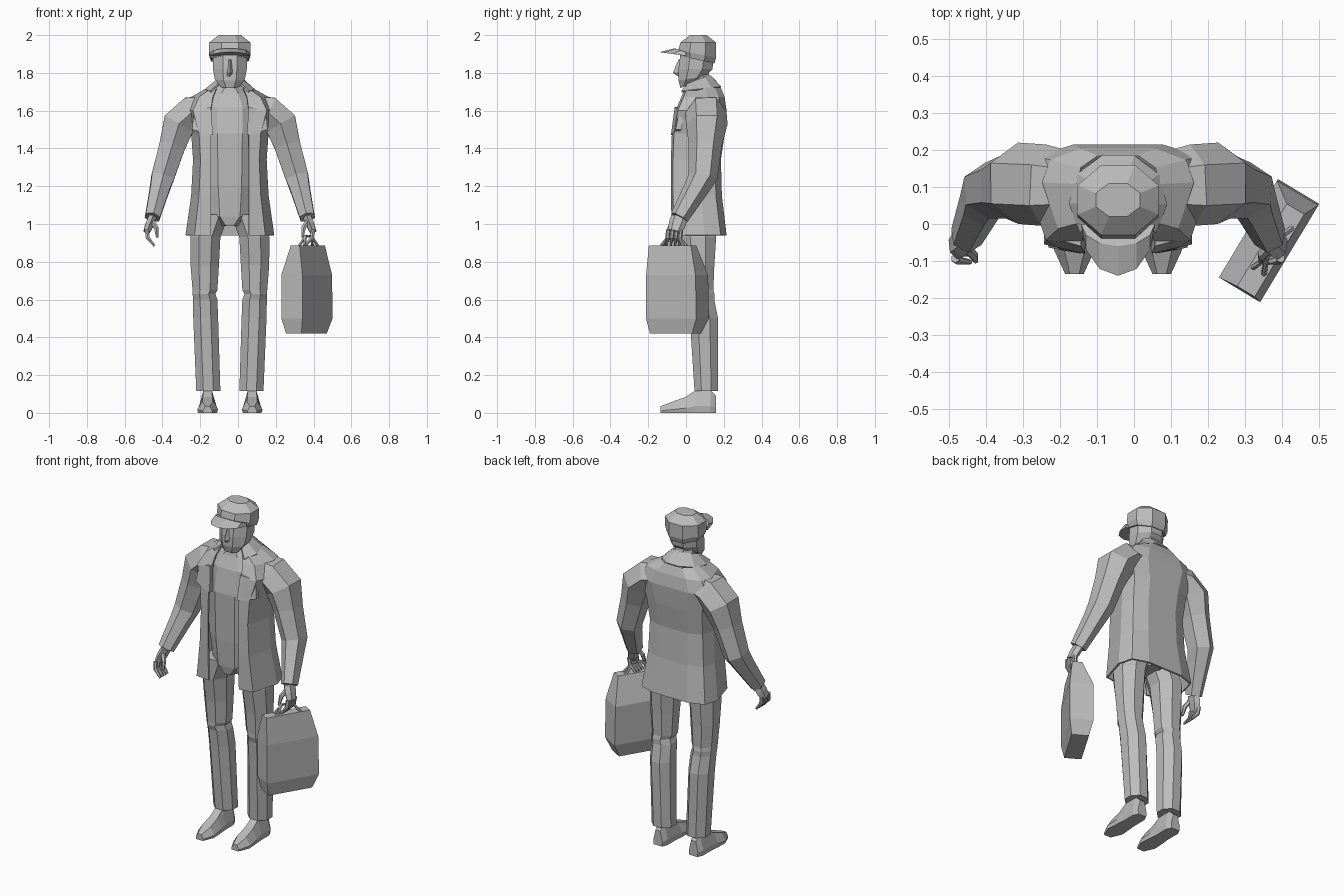
import bpy, bmesh
from math import sin, cos, pi, radians
from mathutils import Vector

default_cube = bpy.data.objects.get("Cube")
if default_cube:
    bpy.data.objects.remove(default_cube)

AXIS = -.043  # the body's centre line

grey = bpy.data.materials.new("light_grey")
grey.use_nodes = True
grey.diffuse_color = (.5, .5, .5, 1)
grey.node_tree.nodes["Principled BSDF"].inputs["Base Color"].default_value = grey.diffuse_color


def loft(name, rings, shell=0):
    """Skin equal-length rings: a capped solid, or an open strip of shell thickness."""
    bm = bmesh.new()
    rows = [[bm.verts.new(point) for point in ring] for ring in rings]
    for low, high in zip(rows, rows[1:]):
        for i in range(1 if shell else 0, len(low)):
            bm.faces.new((low[i - 1], low[i], high[i], high[i - 1]))
    if not shell:
        bm.faces.new(rows[0])
        bm.faces.new(rows[-1])
    bmesh.ops.recalc_face_normals(bm, faces=bm.faces)
    mesh = bpy.data.meshes.new(name)
    bm.to_mesh(mesh)
    bm.free()
    mesh.materials.append(grey)
    part = bpy.data.objects.new(name, mesh)
    bpy.context.collection.objects.link(part)
    if shell:
        solidify = part.modifiers.new("Thickness", 'SOLIDIFY')
        solidify.thickness = shell
        solidify.offset = 0


def ring(z, half, front, back, x=0, drop=0):
    """Eight-sided level section; drop lowers the back and lifts the front."""
    middle, depth = (front + back) / 2, (back - front) / 2
    points = []
    for i in range(8):
        angle = (i + .5) * pi / 4
        u, v = (1.08 * f(angle) for f in (cos, sin))
        points.append((AXIS + x + half * u, middle + depth * v, z - drop * v))
    return points


def tube(name, path, widths, depth=1):
    """Six-sided limb following a path; depth stretches it front to back."""
    rings = []
    for i, centre in enumerate(path):
        ahead = path[min(i + 1, len(path) - 1)] - path[max(i - 1, 0)]
        across = Vector((0, 1, 0)).cross(ahead).normalized()
        forward = ahead.normalized().cross(across) * depth
        angles = [pi * (k + .5) / 3 for k in range(6)]
        rings.append([centre + widths[i] * (across * cos(a) + forward * sin(a)) for a in angles])
    loft(name, rings)


def jacket_ring(z, side, front, back, opening=.1):
    """Open section: lapel edge, front corner, flank, back corner, then mirrored."""
    left = [(opening, front), (side * .8, front + .01), (side, front * .4 + back * .6),
            (side * .9, back - .03), (side * .5, back)]
    outline = left + [(-x, y) for x, y in reversed(left)]
    return [(AXIS + x, y, z) for x, y in outline]


# Head, nose and neck
loft("head", [
    ring(z=1.73, half=.05, front=-.03, back=.03, drop=-.01),
    ring(z=1.77, half=.08, front=-.04, back=.1, drop=-.01),
    ring(z=1.82, half=.09, front=-.04, back=.14),
    ring(z=1.9, half=.09, front=-.03, back=.15)])
loft("neck", [
    ring(z=1.66, half=.08, front=0, back=.15),
    ring(z=1.8, half=.06, front=.01, back=.12)])
loft("nose", [
    [(AXIS - width, -.03, z), (AXIS, -.04 - reach, z), (AXIS + width, -.03, z)]
    for z, width, reach in ((1.78, .02, 0), (1.8, .02, .03), (1.87, .01, 0))])

# Cap crown and its rounded peak
loft("cap", [
    ring(z=1.87, half=.1, front=-.03, back=.15, drop=.02),
    ring(z=1.9, half=.11, front=-.04, back=.16, drop=.02),
    ring(z=1.96, half=.11, front=-.03, back=.16),
    ring(z=2, half=.06, front=.02, back=.11)])


def peak_edge(base, reach, height):
    arc = [pi * i / 6 for i in range(7)]
    return [(AXIS + .1 * cos(a), base - reach * sin(a), height + .02 * sin(a)) for a in arc]


loft("cap_peak", [peak_edge(base=0, reach=.14, height=1.89),
                  peak_edge(base=0, reach=.06, height=1.91)])

# Shirt and hips beneath the jacket
loft("shirt", [
    ring(z=.99, half=.05, front=-.04, back=.15),
    ring(z=1.04, half=.13, front=-.05, back=.16),
    ring(z=1.2, half=.15, front=-.06, back=.16),
    ring(z=1.48, half=.16, front=-.065, back=.17),
    ring(z=1.62, half=.16, front=-.04, back=.17),
    ring(z=1.69, half=.11, front=-.01, back=.16),
    ring(z=1.73, half=.06, front=0, back=.13)])

# Jacket shell, open down the front
loft("jacket", [
    jacket_ring(z=.94, side=.23, front=-.07, back=.21),
    jacket_ring(z=1.15, side=.2, front=-.075, back=.185),
    jacket_ring(z=1.34, side=.19, front=-.075, back=.18),
    jacket_ring(z=1.48, side=.2, front=-.07, back=.2),
    jacket_ring(z=1.6, side=.24, front=-.05, back=.21),
    jacket_ring(z=1.67, side=.2, front=-.02, back=.2, opening=.09),
    jacket_ring(z=1.72, side=.11, front=0, back=.18, opening=.07)], shell=.01)


# Collar folded down around the neck
def collar_edge(radius, height, rise):
    arc = [radians(angle) for angle in range(-40, 221, 37)]
    return [(AXIS + radius * cos(a), .06 + radius * sin(a), height + rise * sin(a)) for a in arc]


loft("collar", [collar_edge(radius=.13, height=1.71, rise=.015),
                collar_edge(radius=.07, height=1.76, rise=.025)], shell=.01)

for side, tag in ((1, "left"), (-1, "right")):
    def spot(x, y, z):
        """Point measured outward from the body's centre line."""
        return Vector((AXIS + side * x, y, z))

    # Chest flap hanging over the jacket front
    flap = [spot(.09, -.08, 1.47), spot(.2, -.055, 1.5), spot(.19, -.035, 1.6), spot(.1, -.06, 1.62)]
    loft(tag + "_chest_flap", [flap, [point + Vector((0, .03, 0)) for point in flap]])

    # Sleeve from shoulder to cuff
    shoulder, elbow, wrist = spot(.27, .11, 1.53), spot(.355, .09, 1.25), spot(.41, -.035, 1.035)
    tube(tag + "_sleeve",
         [spot(.1, .1, 1.61), spot(.2, .105, 1.59), shoulder, shoulder.lerp(elbow, .4),
          elbow, elbow.lerp(wrist, .3), wrist],
         widths=[.08, .1, .1, .08, .07, .06, .045], depth=1.1)

    # Hand with four curled fingers and a thumb
    knuckle = spot(.44, -.06, .96)
    tube(tag + "_hand", [wrist, wrist.lerp(knuckle, .5), knuckle], widths=[.025, .025, .02], depth=1.8)
    for finger in range(4):
        root = knuckle + Vector((0, .022 * (finger - 1.5), .01))
        tip = root + Vector((-.04 * side, -.01, -.085))
        bend = root.lerp(tip, .5) + Vector((.015 * side, 0, 0))
        tube(tag + "_finger", [root, bend, tip], widths=[.012, .012, .007])
    tube(tag + "_thumb", [spot(.415, -.06, 1.02), spot(.39, -.085, .98), spot(.385, -.1, .93)],
         widths=[.015, .013, .007])

    # Trouser leg, folded at the knee
    loft(tag + "_trouser_leg", [
        ring(z=1.05, x=.09 * side, half=.085, front=-.04, back=.15),
        ring(z=.93, x=.13 * side, half=.08, front=-.035, back=.16),
        ring(z=.78, x=.133 * side, half=.075, front=-.01, back=.15),
        ring(z=.65, x=.132 * side, half=.066, front=0, back=.145),
        ring(z=.63, x=.137 * side, half=.06, front=0, back=.15),
        ring(z=.6, x=.131 * side, half=.065, front=.01, back=.15),
        ring(z=.5, x=.128 * side, half=.066, front=.02, back=.17),
        ring(z=.115, x=.114 * side, half=.064, front=.045, back=.17)])

    # Shoe, lofted from heel to toe with a flat sole
    sections = []
    for y, half, top in ((.16, .03, .09), (.13, .045, .12), (.05, .045, .12),
                         (0, .05, .085), (-.07, .055, .06), (-.135, .025, .035)):
        outline = ((-.9, 0), (.9, 0), (1, .3), (.5, 1), (-.5, 1), (-1, .3))
        sections.append([spot(.118 + u * half, y, v * top) for u, v in outline])
    loft(tag + "_shoe", sections)

# Carried bag, turned outward beside the leg
middle = Vector((.365, -.045, 0))
along = Vector((.515, .857, 0))
across = Vector((.857, -.515, 0))


def bag_point(length, width, z):
    return middle + along * length + across * width + Vector((0, 0, z))


def bag_ring(z, rear, front, inner, outer):
    corners = ((-rear, inner), (front, inner), (front, outer), (-rear, outer))
    return [bag_point(length, width, z) for length, width in corners]


loft("bag", [
    bag_ring(z=.42, rear=.14, front=.12, inner=-.045, outer=.05),
    bag_ring(z=.5, rear=.155, front=.155, inner=-.065, outer=.065),
    bag_ring(z=.73, rear=.155, front=.15, inner=-.065, outer=.065),
    bag_ring(z=.885, rear=.15, front=.11, inner=-.01, outer=.045)])

# Pair of strap handles rising to the hand
for width in (0, .035):
    strap = [bag_point(-.085, width, .88), bag_point(-.045, .018, .935),
             bag_point(.015, .018, .935), bag_point(.06, width, .88)]
    tube("bag_handle", strap, widths=[.008] * len(strap))
